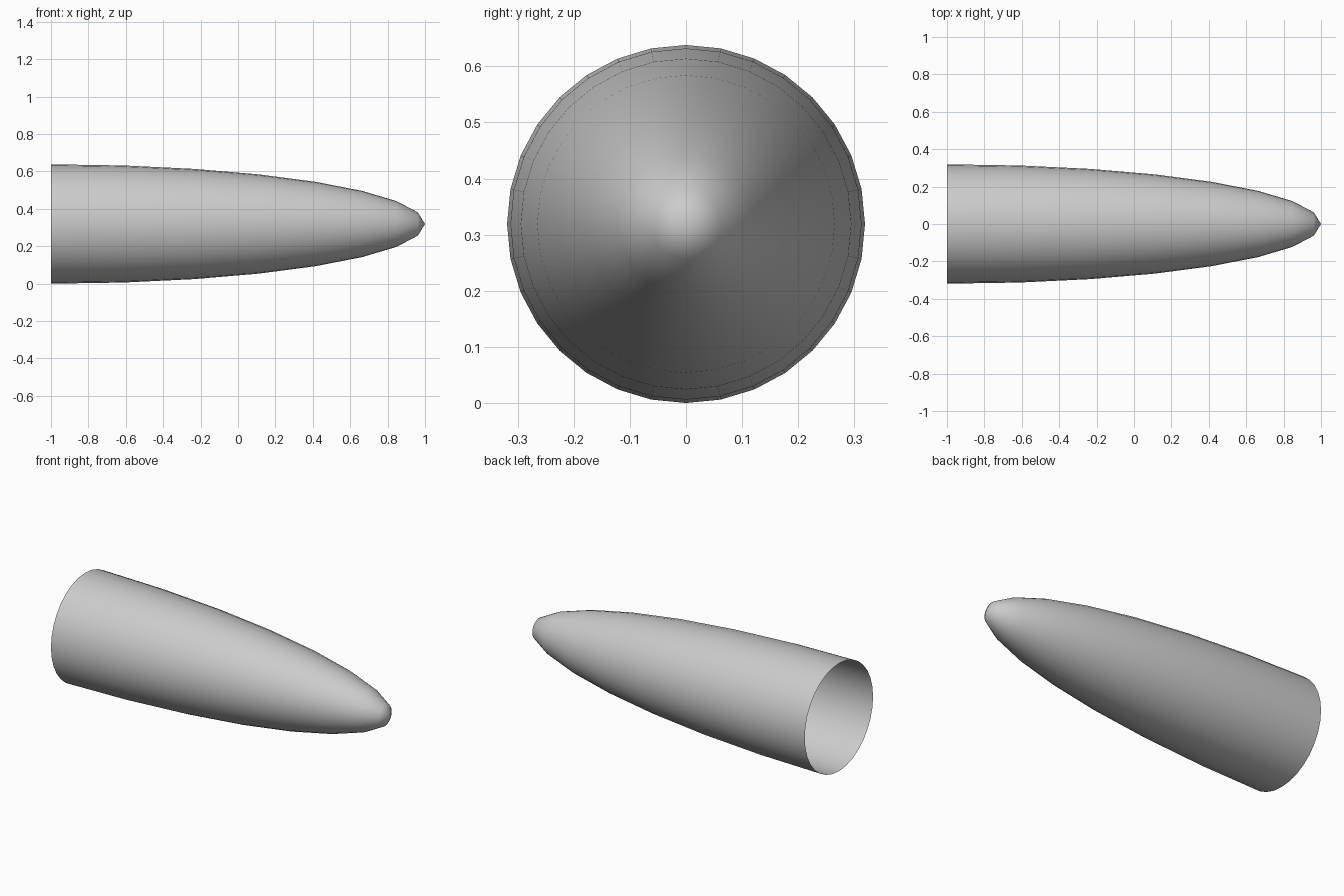
import bpy, bmesh
from math import pi
from mathutils import Matrix

if "Cube" in bpy.data.objects:
    bpy.data.objects.remove(bpy.data.objects["Cube"])

R = 0.319  # radius of the open end

# Nose cone: half of a stretched sphere, open at the left end
bm = bmesh.new()
bmesh.ops.create_uvsphere(bm, u_segments=32, v_segments=16, radius=1)
bmesh.ops.delete(bm, geom=[v for v in bm.verts if v.co.z < -0.01], context='VERTS')
bm.transform(Matrix.Translation((-1, 0, R))
             @ Matrix.Rotation(pi / 2, 4, 'Y')
             @ Matrix.Diagonal((R, R, 2, 1)))
for f in bm.faces:
    f.smooth = True

mesh = bpy.data.meshes.new("nose_cone")
bm.to_mesh(mesh)
bm.free()
cone = bpy.data.objects.new("nose_cone", mesh)
bpy.context.collection.objects.link(cone)
